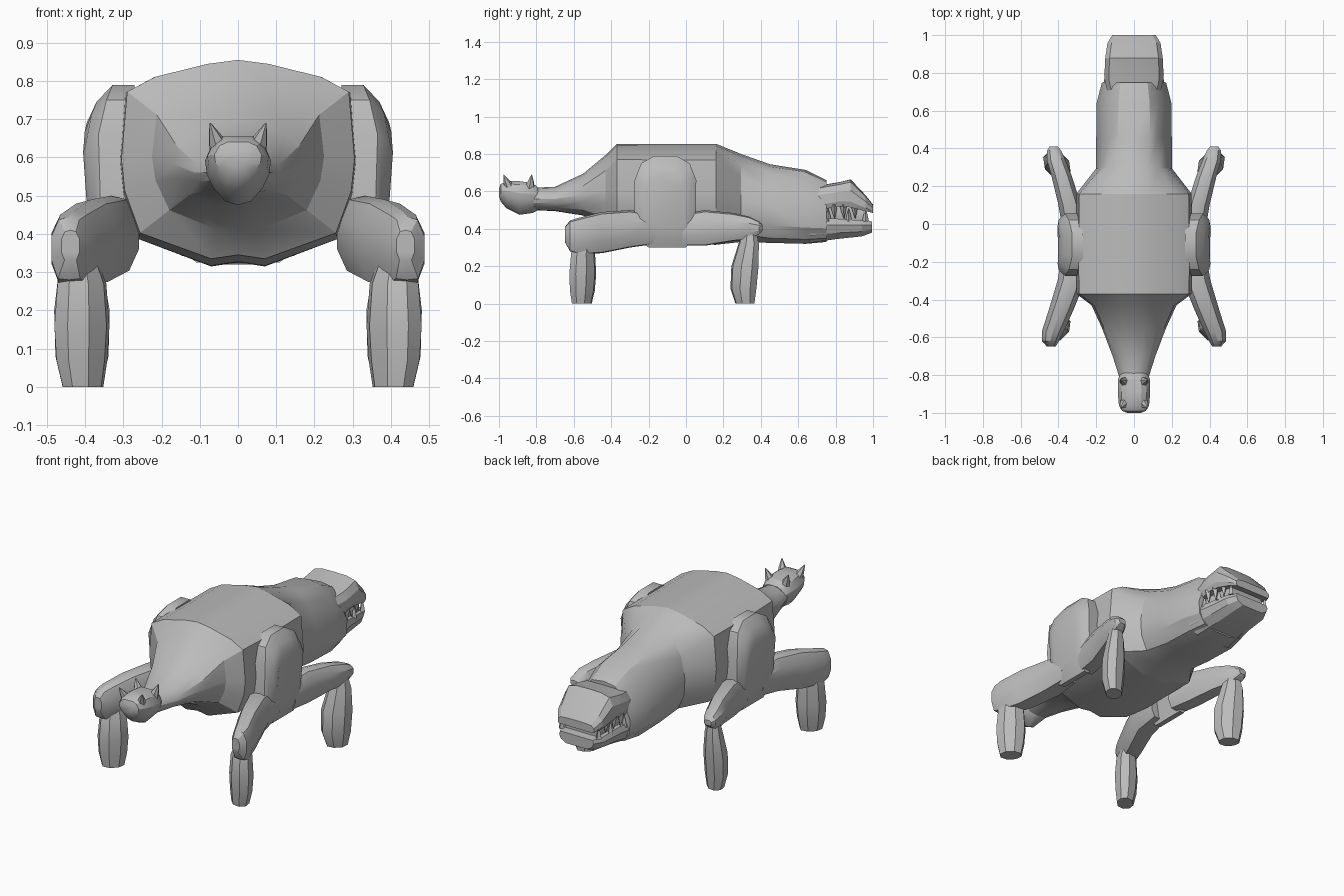
import bpy, bmesh, math
from mathutils import Vector

cube = bpy.data.objects.get("Cube")
if cube:
    bpy.data.objects.remove(cube)

grey = bpy.data.materials.new("stone grey")
grey.use_nodes = True
COLOUR = (0.5, 0.5, 0.5, 1)
grey.diffuse_color = COLOUR
grey.node_tree.nodes["Principled BSDF"].inputs["Base Color"].default_value = COLOUR

# Half cross-sections from top centre to bottom centre: (half width, height), both 0 to 1
ROUND = [(0, 1), (.35, .96), (.7, .83), (.93, .65), (1, .5), (.93, .33), (.7, .15), (.3, .02), (0, 0)]
BARREL = [(0, 1), (.26, .98), (.71, .915), (.95, .84), (1, .5), (.97, .34), (.84, .13), (.23, 0), (0, .02)]
SKULL = [(0, 1), (.42, .97), (.63, .87), (.83, .66), (1, .45), (.97, .22), (.75, .06), (.3, 0), (0, 0)]
SNOUT = [(0, 1), (.5, .99), (.85, .9), (1, .6), (1, .2), (.93, 0), (0, 0)]
JAW = [(0, 1), (.93, 1), (1, .7), (.9, .3), (.6, 0), (0, 0)]
LIMB = [(0, 1), (.6, .95), (1, .7), (1, .3), (.65, .02), (0, 0)]
PEAR = [(0, 1), (.45, 1), (.78, .9), (1, .65), (.95, .45), (.75, .25), (.4, .06), (0, 0)]


def loft(name, rings, angle=30):
    """Skin a list of equal-length rings and cap both ends."""
    bm = bmesh.new()
    loops = [[bm.verts.new(p) for p in ring] for ring in rings]
    n = len(loops[0])
    for a, b in zip(loops, loops[1:]):
        for i in range(n):
            j = (i + 1) % n
            bm.faces.new((a[i], a[j], b[j], b[i]))
    bm.faces.new(loops[0])
    bm.faces.new(loops[-1])
    bmesh.ops.recalc_face_normals(bm, faces=bm.faces)
    mesh = bpy.data.meshes.new(name)
    bm.to_mesh(mesh)
    bm.free()
    mesh.materials.append(grey)
    obj = bpy.data.objects.new(name, mesh)
    bpy.context.collection.objects.link(obj)
    bpy.ops.object.select_all(action='DESELECT')
    obj.select_set(True)
    bpy.context.view_layer.objects.active = obj
    bpy.ops.object.shade_smooth_by_angle(angle=math.radians(angle))


def section(half, y, width, low, high, cx=0):
    """Full ring across y from a half cross-section."""
    full = half + [(-u, v) for u, v in half[-2:0:-1]]
    return [(cx + u * width, y, low + v * (high - low)) for u, v in full]


def blend(target, t):
    """Mix of the barrel section and another one."""
    return [(a + (c - a) * t, b + (d - b) * t) for (a, b), (c, d) in zip(BARREL, target)]


def spike(name, base, tip, radius, sides=6):
    base, tip = Vector(base), Vector(tip)
    turn = (tip - base).to_track_quat('Z', 'Y')
    rings = []
    for centre, r in ((base, radius), (base.lerp(tip, .5), radius * .6), (tip, radius * .06)):
        rings.append([centre + turn @ Vector((r * math.cos(k * math.tau / sides),
                                              r * math.sin(k * math.tau / sides), 0))
                      for k in range(sides)])
    loft(name, rings)


def plate_point(y, z, x, scale):
    """Flank plate corner: inset by scale, pulled in at the top and pushed out at the bottom."""
    y, z = -.11 + (y + .11) * scale, .54 + (z - .54) * scale
    outer = .405 - max(0, z - .62) ** 2 * 1.9 - max(0, .5 - z) * .2
    inner = .27 + max(0, .45 - z) * .35
    return y, z, inner + (outer - inner) * x


# Body
loft("body", [section(BARREL, *s) for s in (
    (-.37, .305, .335, .855), (-.2, .31, .317, .855), (.16, .305, .315, .855))])

# Tail tapering out of the body
loft("tail", [section(blend(ROUND, t), *s) for t, s in (
    (0, (-.37, .305, .335, .855)), (.3, (-.43, .225, .41, .795)), (.7, (-.55, .17, .47, .695)),
    (1, (-.7, .113, .495, .625)), (1, (-.82, .075, .50, .62)))], 25)

# Spiked knob at the tail tip
loft("tail_knob", [section(PEAR, *s) for s in (
    (-.79, .07, .5, .62), (-.82, .084, .485, .645), (-.89, .086, .475, .655),
    (-.96, .08, .51, .655), (-.99, .062, .545, .64), (-1, .035, .575, .615))])

# Neck and skull, growing out of the body
loft("neck", [section(blend(SKULL, t), *s) for t, s in (
    (0, (.16, .305, .315, .855)), (.6, (.295, .2, .33, .80)), (1, (.45, .2, .325, .745)),
    (1, (.64, .198, .32, .715)), (1, (.75, .17, .33, .66)))])

# Upper jaw with its raised brow, lower jaw, and the inside of the mouth
loft("upper_jaw", [section(SNOUT, *s) for s in (
    (.66, .13, .5, .62), (.76, .155, .51, .64), (.82, .155, .52, .65), (.88, .152, .515, .665),
    (.96, .14, .495, .58), (1, .115, .485, .53))], 20)
loft("lower_jaw", [section(JAW, *s) for s in (
    (.66, .18, .325, .46), (.8, .15, .345, .455), (.94, .138, .36, .445), (.995, .11, .38, .44))], 20)
loft("mouth_inside", [section(SNOUT, *s) for s in ((.7, .125, .43, .55), (.95, .105, .42, .53))])

# Rear-leg, front-leg and flank parts, repeated on both sides
ARCH = [(-.2, .30), (0, .30), (.05, .37), (.055, .66), (.02, .75),
        (-.05, .79), (-.17, .79), (-.24, .75), (-.275, .66), (-.275, .37)]
THIGHS = {
    "front": [(-.16, .32, .06, .32, .48), (-.3, .332, .073, .30, .50), (-.45, .384, .066, .27, .49),
              (-.57, .43, .058, .265, .46), (-.62, .442, .045, .28, .445), (-.648, .438, .024, .33, .41)],
    "rear": [(-.02, .32, .06, .31, .48), (.1, .34, .06, .31, .50), (.25, .382, .054, .335, .485),
             (.34, .412, .049, .345, .465), (.39, .423, .037, .37, .44), (.41, .425, .022, .39, .42)]}
# Shin rings: height, centre x, centre y, half length and half thickness in plan
SHINS = {
    "front": [(0, .405, -.557, .058, .044), (.07, .408, -.554, .073, .055), (.16, .408, -.552, .079, .06),
              (.27, .408, -.55, .07, .053), (.36, .415, -.53, .04, .03)],
    "rear": [(0, .408, .315, .055, .043), (.08, .408, .307, .076, .058),
             (.2, .408, .315, .08, .06), (.32, .412, .335, .06, .045), (.42, .412, .34, .03, .025)]}

for side, label in ((1, "left"), (-1, "right")):
    shell = []
    for x, scale in ((0, 1), (.72, 1), (.95, .82), (1, .6)):
        corners = [plate_point(y, z, x, scale) for y, z in ARCH]
        shell.append([(side * px, py, pz) for py, pz, px in corners])
    loft(label + "_flank_plate", shell)

    for end, rows in THIGHS.items():
        loft(f"{label}_{end}_thigh",
             [section(LIMB, y, w, lo, hi, side * cx) for y, cx, w, lo, hi in rows])

    # Shins are flattened, with the long way pointing diagonally outwards
    for end, rows in SHINS.items():
        away = -1 if end == "front" else 1
        rings = []
        for z, cx, cy, long, thin in rows:
            ring = []
            for k in range(8):
                a = math.radians(22.5 + 45 * k)
                u, v = long * math.cos(a) * .75, thin * math.sin(a) * .75
                ring.append((side * (cx + u - v), cy + away * (u + v), z))
            rings.append(ring)
        loft(f"{label}_{end}_shin", rings)

    # Spikes on the knob
    for y, lean, part in ((-.835, .01, "rear"), (-.945, -.03, "front")):
        spike(f"{label}_{part}_knob_spike", (side * .048, y, .62),
              (side * .073, y + lean, .69), .028)

    # Teeth pointing down from the upper jaw, and up from the lower jaw
    for k, y in enumerate((.79, .84, .9)):
        x = side * (.138 - .008 * k)
        spike(f"{label}_upper_tooth_{k + 1}", (x, y, .53), (x, y + .005, .455), .02, 4)
    for k, y in enumerate((.76, .87, .96)):
        x = side * (.138 - .01 * k)
        spike(f"{label}_lower_tooth_{k + 1}", (x, y, .44), (x, y, .51), .018, 4)
